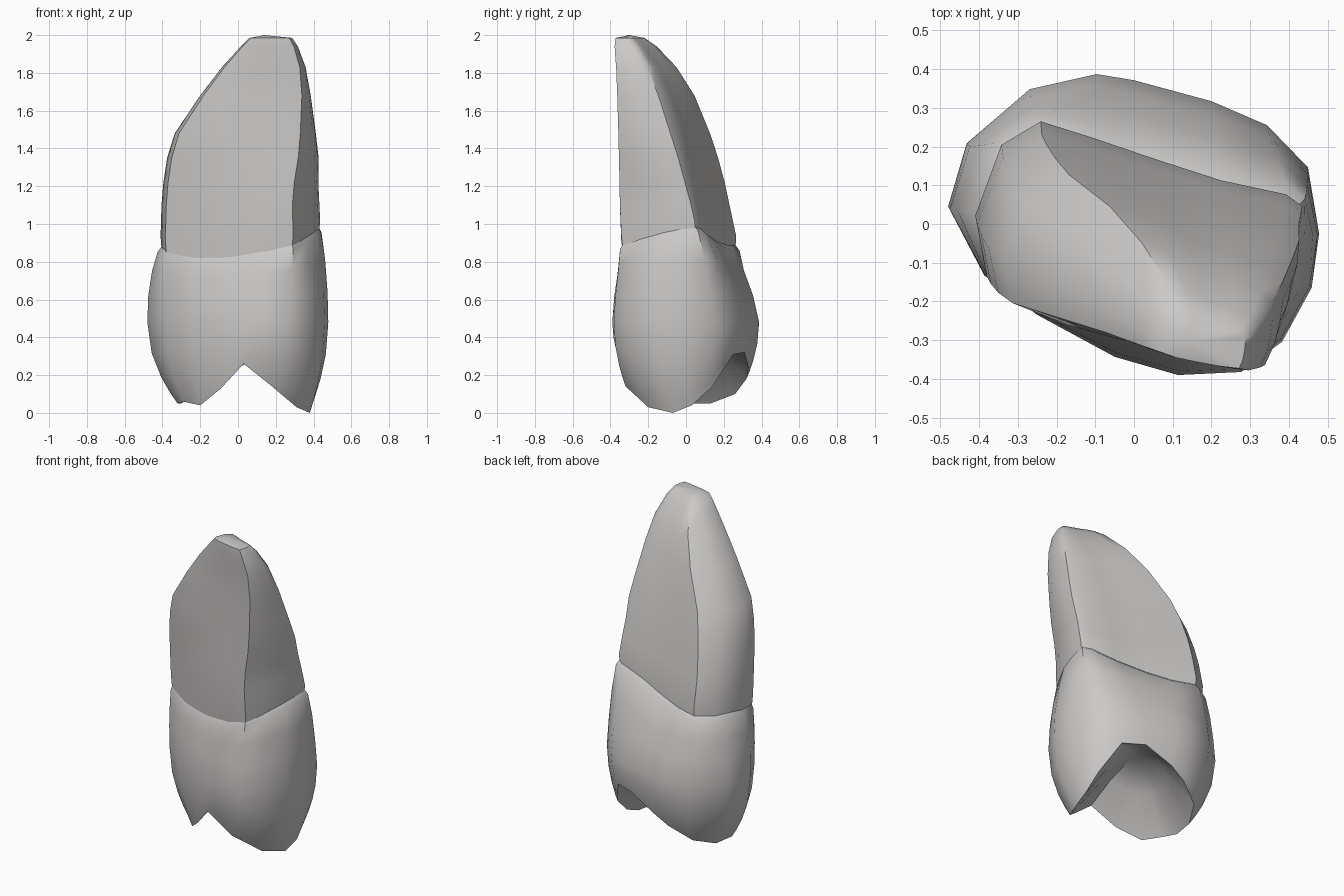
import bpy
import math

cube = bpy.data.objects.get("Cube")
if cube:
    bpy.data.objects.remove(cube, do_unlink=True)

# Material
ivory = bpy.data.materials.new("warm_grey_enamel")
ivory.use_nodes = True
tone = (0.60, 0.585, 0.575, 1)
ivory.diffuse_color = tone
ivory.node_tree.nodes["Principled BSDF"].inputs["Base Color"].default_value = tone

# Unit-square outlines, counter-clockwise from the front right corner
crown_outline = list(zip(
    [.79, .9, .98, 1, .97, .86, .71, .5, .4, .22, .05, 0, .1, .24, .45, .62],
    [.01, .11, .29, .47, .69, .83, .91, .98, 1, .95, .77, .56, .33, .2, .06, 0]))
root_outline = list(zip(
    [.83, .9, .96, .99, 1, .95, .75, .55, .36, .2, .08, 0, .03, .22, .45, .68],
    [0, .16, .36, .52, .64, .69, .75, .84, .93, 1, .9, .6, .37, .23, .1, 0]))
tip_outline = list(zip(
    [.93, .97, .99, 1, 1, .93, .76, .58, .4, .24, .08, 0, .03, .22, .45, .7],
    [0, .13, .27, .4, .52, .61, .7, .8, .92, 1, .8, .48, .28, .18, .11, .04]))

# Biting edge: two cusps with a notch at the front and one at the back
rim = list(zip(
    [.18, .31, .38, .39, .38, .3, .17, 0, -.1, -.23, -.3, -.32, -.29, -.2, -.09, .03],
    [-.32, -.2, -.07, .03, .14, .25, .31, .33, .32, .26, .13, 0, -.09, -.17, -.27, -.345],
    [.14, .03, 0, .04, .14, .31, .32, .24, .18, .1, .05, .05, .06, .04, .13, .26]))


def lerp(a, b, t):
    return tuple(p + (q - p) * t for p, q in zip(a, b))


def neck_wave(u, v):
    """Height change of the neck line around the tooth."""
    angle = math.atan2(v - .5, u - .5)
    return .06 * math.cos(angle - math.radians(30)) + .06 * (2 * u - 1) ** 2 - .01


def section(z, box, first, second, blend, wave=0):
    """Place a blended outline inside a bounding box at height z."""
    left, right, front, back = box
    ring = []
    for a, b in zip(first, second):
        u, v = lerp(a, b, blend)
        ring.append((left + (right - left) * u,
                     front + (back - front) * v,
                     z + wave * neck_wave(u, v)))
    return ring


def loft(name, rings, start=None, end=None):
    """Skin a stack of rings, closing either end to a point."""
    count = len(rings[0])
    verts = [p for ring in rings for p in ring]
    faces = []
    for row in range(len(rings) - 1):
        for i in range(count):
            j = (i + 1) % count
            low, high = row * count, (row + 1) * count
            faces.append((low + i, low + j, high + j, high + i))
    last = (len(rings) - 1) * count
    if start:
        verts.append(start)
        tip = len(verts) - 1
        faces += [(tip, (i + 1) % count, i) for i in range(count)]
    if end:
        verts.append(end)
        tip = len(verts) - 1
        faces += [(last + i, last + (i + 1) % count, tip) for i in range(count)]
    mesh = bpy.data.meshes.new(name)
    mesh.from_pydata(verts, [], faces)
    mesh.materials.append(ivory)
    obj = bpy.data.objects.new(name, mesh)
    bpy.context.collection.objects.link(obj)
    bpy.ops.object.select_all(action="DESELECT")
    obj.select_set(True)
    bpy.context.view_layer.objects.active = obj
    bpy.ops.object.shade_smooth_by_angle(angle=math.radians(45))


# Crown: hollow pit, biting edge, rounded cusps, belly and collar
pit = (.08, .1, .38)
belly = section(.48, (-.48, .478, -.39, .387), crown_outline, root_outline, 0)
hollow = [lerp(p, pit, .45)[:2] + (p[2] + (pit[2] - p[2]) * .6,) for p in rim]
crown = [hollow, rim]
for t in (.12, .32, .62):
    swell = 1 - (1 - t) ** 2
    crown.append([lerp(r, b, swell)[:2] + (r[2] + (b[2] - r[2]) * t,)
                  for r, b in zip(rim, belly)])
crown.append(belly)
for z, box, blend, wave in (
        (.62, (-.475, .475, -.38, .36), .1, .2),
        (.75, (-.455, .465, -.362, .325), .4, .6),
        (.85, (-.425, .447, -.35, .29), .8, 1),
        (.88, (-.4, .425, -.33, .26), 1, 1)):
    crown.append(section(z, box, crown_outline, root_outline, blend, wave))
loft("crown", crown, start=pit)

# Root: tapers and leans to the front left, ending in a small blunt tip
root = []
for z, box, blend, wave in (
        (.8, (-.4, .425, -.33, .26), 0, 1),
        (.93, (-.41, .435, -.343, .265), 0, .8),
        (1.1, (-.405, .43, -.35, .23), 0, .2),
        (1.22, (-.395, .425, -.352, .205), .15, 0),
        (1.35, (-.375, .427, -.355, .17), .35, 0),
        (1.48, (-.335, .412, -.358, .127), .6, 0),
        (1.68, (-.2, .385, -.364, .045), .9, 0),
        (1.83, (-.085, .358, -.37, -.05), 1, 0),
        (1.94, (.015, .317, -.378, -.155), 1, 0),
        (1.985, (.06, .287, -.373, -.22), 1, 0)):
    root.append(section(z, box, root_outline, tip_outline, blend, wave))
loft("root", root, end=(.14, -.3, 2))
